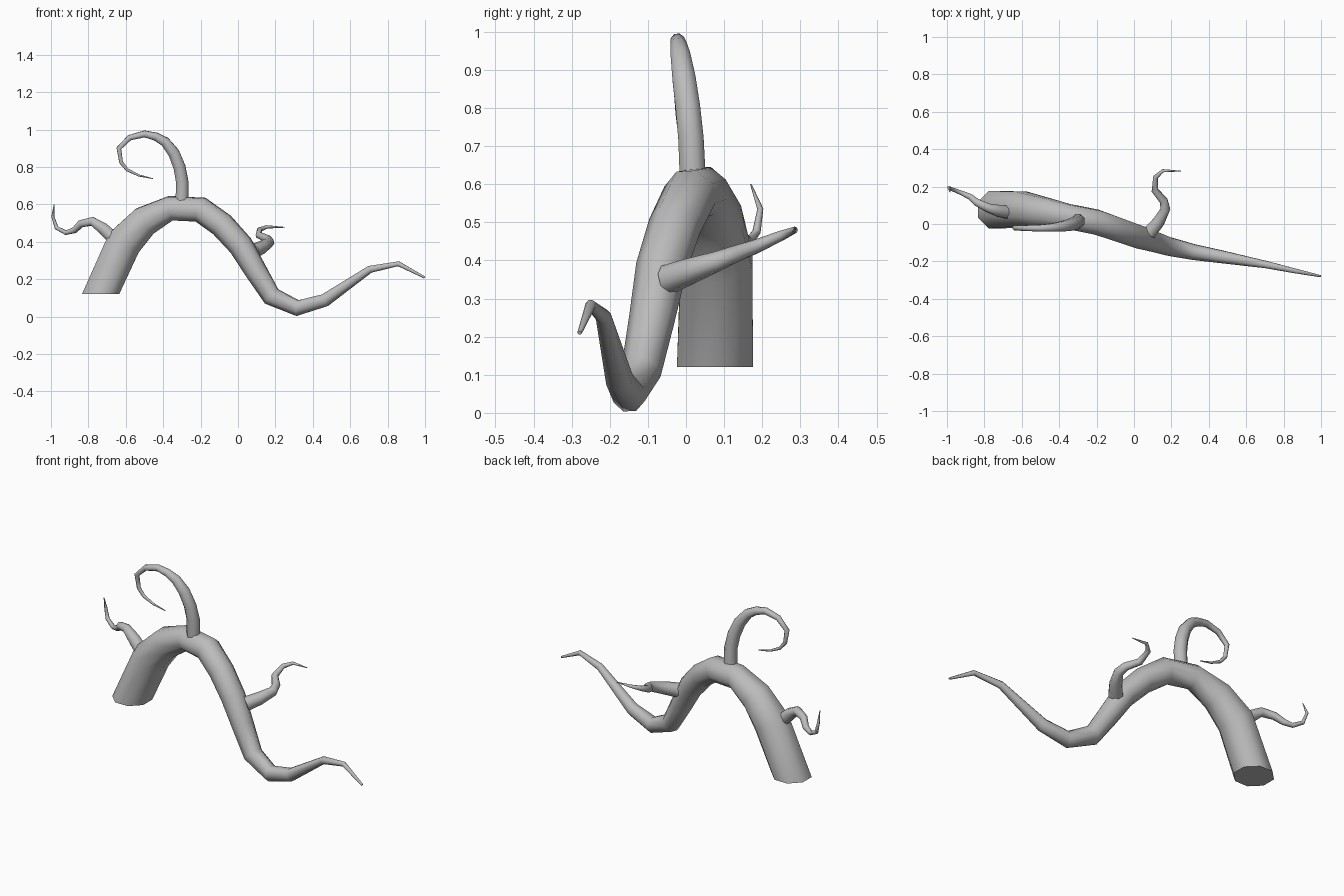
import bpy, bmesh, math
from mathutils import Vector

if "Cube" in bpy.data.objects:
    bpy.data.objects.remove(bpy.data.objects["Cube"])

bark = bpy.data.materials.new("grey_bark")
bark.use_nodes = True
colour = (0.5, 0.5, 0.5, 1)
bark.diffuse_color = colour
bark.node_tree.nodes["Principled BSDF"].inputs["Base Color"].default_value = colour


def root_tube(name, path, sides, start_normal=None):
    """Sweep a tapering ring along points given as (x, y, z, radius)."""
    points = [Vector(p[:3]) for p in path]
    bm = bmesh.new()
    rings, side, last = [], None, len(path) - 1
    for i, p in enumerate(points):
        before = (p - points[max(i - 1, 0)]).normalized()
        after = (points[min(i + 1, last)] - p).normalized()
        tangent = (before + after).normalized()
        if i == 0 and start_normal:
            tangent = Vector(start_normal)
        # carry the frame along so the tube does not twist
        if side is None:
            side = Vector((0, 1, 0)) if abs(tangent.y) < 0.6 else Vector((0, 0, 1))
        side = (side - tangent * side.dot(tangent)).normalized()
        other = tangent.cross(side)
        ring = []
        for k in range(sides):
            a = math.tau * (k + 0.5) / sides
            ring.append(bm.verts.new(p + path[i][3] * (side * math.cos(a) + other * math.sin(a))))
        rings.append(ring)
    for a, b in zip(rings, rings[1:]):
        for k in range(sides):
            n = (k + 1) % sides
            bm.faces.new((a[k], a[n], b[n], b[k]))
    bm.faces.new(rings[0][::-1])
    bm.faces.new(rings[-1])
    bmesh.ops.recalc_face_normals(bm, faces=bm.faces)
    mesh = bpy.data.meshes.new(name)
    bm.to_mesh(mesh)
    bm.free()
    mesh.materials.append(bark)
    obj = bpy.data.objects.new(name, mesh)
    bpy.context.collection.objects.link(obj)
    bpy.ops.object.select_all(action='DESELECT')
    obj.select_set(True)
    bpy.context.view_layer.objects.active = obj
    bpy.ops.object.shade_smooth_by_angle(angle=math.radians(50))


# Arching main root, cut flat at its thick end
root_tube("main_root", [
    (-.735, .076, .12, .108), (-.61, .08, .395, .102), (-.5, .064, .51, .088),
    (-.36, .042, .58, .07), (-.2, .01, .572, .071), (-.085, -.03, .49, .069),
    (.015, -.065, .38, .067), (.095, -.09, .245, .06), (.18, -.118, .108, .053),
    (.318, -.15, .046, .045), (.465, -.175, .088, .037), (.705, -.217, .253, .021),
    (.858, -.25, .283, .014), (.997, -.279, .21, .006)], 8, (0, 0, 1))

# Curled tendril on the crown
root_tube("crown_tendril", [
    (-.3, .018, .61, .037), (-.298, .013, .72, .036), (-.313, .005, .8, .035),
    (-.343, -.005, .875, .033), (-.39, -.014, .935, .028), (-.44, -.019, .963, .023),
    (-.5, -.022, .977, .019), (-.58, -.022, .957, .016), (-.637, -.021, .9, .014),
    (-.625, -.02, .825, .011), (-.592, -.019, .785, .009), (-.53, -.018, .755, .006),
    (-.455, -.018, .738, .002)], 8)

# Wavy tendril near the thick end
root_tube("base_tendril", [
    (-.655, .06, .408, .038), (-.72, .07, .47, .034), (-.778, .085, .51, .025),
    (-.84, .115, .497, .021), (-.875, .145, .462, .017), (-.92, .165, .449, .013),
    (-.97, .185, .475, .011), (-.99, .195, .535, .008), (-.983, .17, .6, .002)], 8)

# Hooked tendril on the descending side
root_tube("rear_tendril", [
    (.083, -.047, .35, .04), (.13, .01, .372, .035), (.168, .08, .397, .027),
    (.158, .125, .415, .023), (.112, .18, .435, .019), (.115, .25, .465, .014),
    (.155, .285, .48, .009), (.25, .283, .478, .002)], 8)
